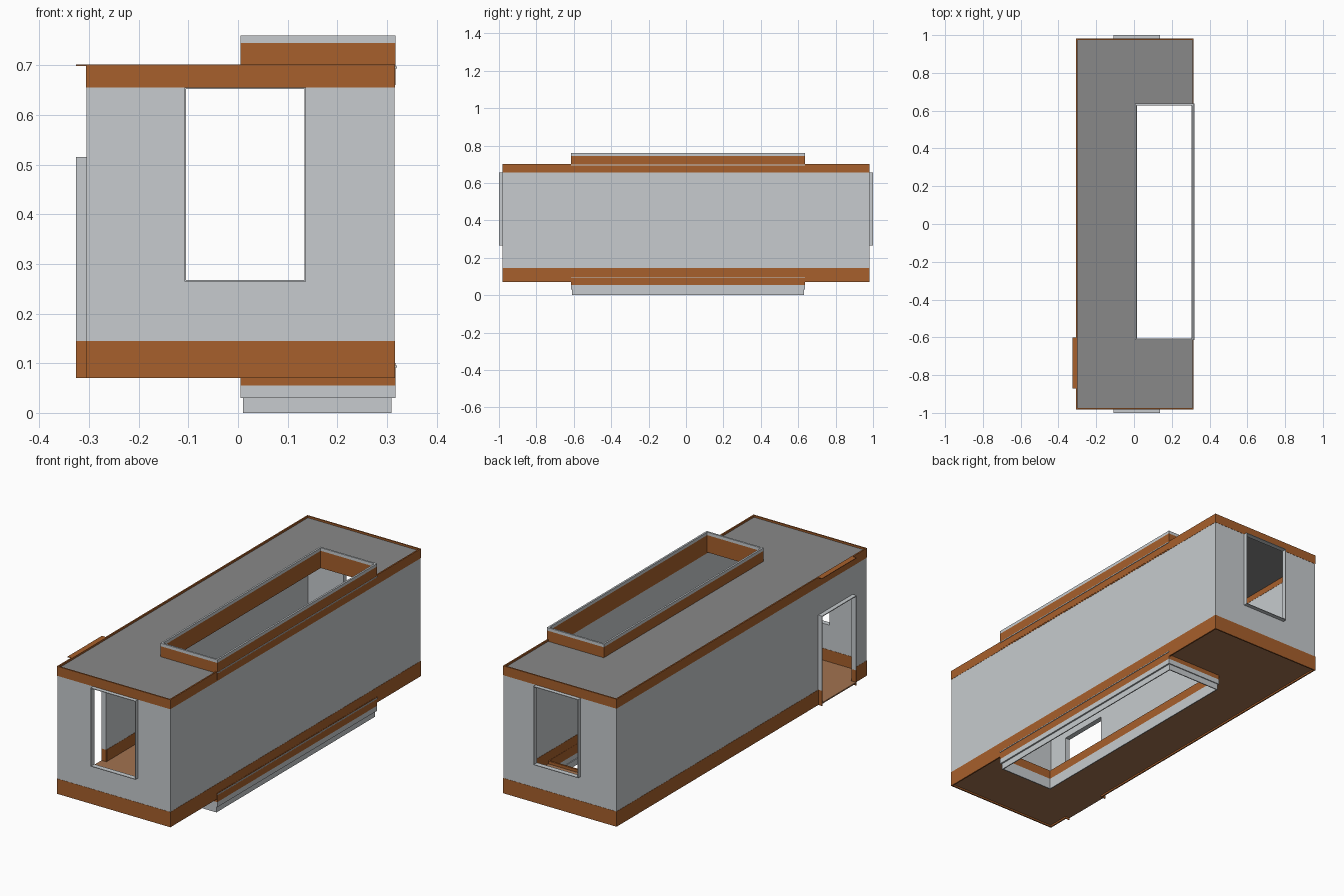
import bpy, bmesh
from mathutils import Vector, Matrix

if "Cube" in bpy.data.objects:
    bpy.data.objects.remove(bpy.data.objects["Cube"])


def mat(name, rgb):
    m = bpy.data.materials.new(name)
    m.diffuse_color = (*rgb, 1)
    m.use_nodes = True
    m.node_tree.nodes["Principled BSDF"].inputs["Base Color"].default_value = m.diffuse_color
    return m


PANEL = mat("pale_grey_panel", (0.57, 0.60, 0.62))
ROOF = mat("mid_grey_roof", (0.25, 0.25, 0.25))
TRIM = mat("rust_orange_trim", (0.39, 0.117, 0.025))
FLOOR = mat("brown_floor", (0.36, 0.17, 0.08))


def part(name, material, boxes):
    """One object from boxes given as (x0, x1, y0, y1, z0, z1)."""
    bm = bmesh.new()
    for x0, x1, y0, y1, z0, z1 in boxes:
        size = Vector((x1 - x0, y1 - y0, z1 - z0))
        mid = Vector((x0 + x1, y0 + y1, z0 + z1)) / 2
        bmesh.ops.create_cube(bm, size=1, matrix=Matrix.Translation(mid) @ Matrix.Diagonal((*size, 1)))
    me = bpy.data.meshes.new(name)
    bm.to_mesh(me)
    bm.free()
    me.materials.append(material)
    ob = bpy.data.objects.new(name, me)
    bpy.context.collection.objects.link(ob)
    return ob


def ring(x0, x1, y0, y1, z0, z1, t):
    """Four boxes forming an open rectangular rim, thickness t inward."""
    return [(x0, x0 + t, y0, y1, z0, z1), (x1 - t, x1, y0, y1, z0, z1),
            (x0 + t, x1 - t, y0, y0 + t, z0, z1), (x0 + t, x1 - t, y1 - t, y1, z0, z1)]


L, R, E = -0.305, 0.315, 0.98          # body left, right, end
T = 0.005                              # sheet thickness
Z0, ZB, ZT, Z1 = 0.07, 0.145, 0.655, 0.702
HX, HY0, HY1 = 0.005, -0.615, 0.637    # stair opening
DY0, DY1, DZ = -0.87, -0.60, 0.515     # door
WX0, WX1, WZ = -0.108, 0.137, 0.265    # window
DX = -0.326                            # door frame outer face

# long walls
part("right_wall", PANEL, [(R - T, R, -E, E, ZB, ZT)])
part("left_wall", PANEL, [(L, L + T, -E, DY0, ZB, ZT), (L, L + T, DY1, E, ZB, ZT),
                          (L, L + T, DY0, DY1, DZ, ZT)])

# end walls with window openings, and the projecting window frames
for name, s in (("front", -1), ("back", 1)):
    a, b = sorted((s * E, s * (E - T)))
    part(name + "_wall", PANEL, [(L + T, WX0, a, b, ZB, ZT), (WX1, R - T, a, b, ZB, ZT),
                                 (WX0, WX1, a, b, ZB, WZ)])
    a, b = sorted((s * (E - T), s * 1.0))
    f = 0.003
    part(name + "_window_frame", PANEL,
         [(WX0, WX0 + f, a, b, WZ, ZT), (WX1 - f, WX1, a, b, WZ, ZT),
          (WX0 + f, WX1 - f, a, b, WZ, WZ + f), (WX0 + f, WX1 - f, a, b, ZT - f, ZT)])

# orange bands round top and bottom (bottom one broken at the door)
e = 0.001
part("top_band", TRIM, ring(L - e, R + e, -E - e, E + e, ZT, Z1, T + 2 * e))
bottom = ring(L - e, R + e, -E - e, E + e, Z0, ZB, T + 2 * e)
x0, x1, y0, y1, z0, z1 = bottom[0]
bottom[0:1] = [(x0, x1, y0, DY0, z0, z1), (x0, x1, DY1, y1, z0, z1)]
part("bottom_band", TRIM, bottom)

# small clips on the right side
part("side_clips", PANEL, [(R, 0.320, HY0, HY1, 0.694, 0.698), (R, 0.320, HY0, HY1, 0.091, 0.095)])


def slab(z0, z1):
    """Deck with the stair opening left out."""
    i = T + e
    return [(L + i, HX, -E + i, E - i, z0, z1), (HX, R - i, -E + i, HY0, z0, z1),
            (HX, R - i, HY1, E - i, z0, z1)]


part("roof_deck", ROOF, slab(0.685, 0.693))
part("floor_deck", FLOOR, slab(0.078, 0.086))

# raised rim of the roof opening, grey capping on top
part("roof_rim", TRIM, ring(HX, 0.317, HY0, HY1, 0.66, 0.745, 0.009))
part("roof_rim_cap", PANEL, ring(HX, 0.317, HY0, HY1, 0.745, 0.76, 0.009))

# stepped skirt hanging below the floor opening
part("floor_rim", TRIM, ring(HX, 0.317, HY0, HY1, 0.055, 0.10, 0.009))
part("skirt_upper", PANEL, ring(HX, 0.317, HY0, HY1, 0.03, 0.055, 0.009))
part("skirt_lower", PANEL, ring(0.010, 0.309, HY0 + 0.005, HY1 - 0.005, 0.0, 0.03, 0.005))

# door frame: grey jambs and head, orange feet and threshold
f = 0.004
x1 = L + T
part("door_frame", PANEL, [(DX, x1, DY0, DY0 + f, ZB, DZ), (DX, x1, DY1 - f, DY1, ZB, DZ),
                           (DX, x1, DY0 + f, DY1 - f, DZ - f, DZ)])
part("door_frame_feet", TRIM, [(DX, x1, DY0, DY0 + f, Z0, ZB), (DX, x1, DY1 - f, DY1, Z0, ZB)])
part("door_threshold", FLOOR, [(DX, x1 + 0.002, DY0 + f, DY1 - f, 0.08, 0.086)])

# flat canopy plate above the door at roof level
part("door_canopy", TRIM, [(DX, L - e, DY0, DY1, 0.699, 0.702)])
